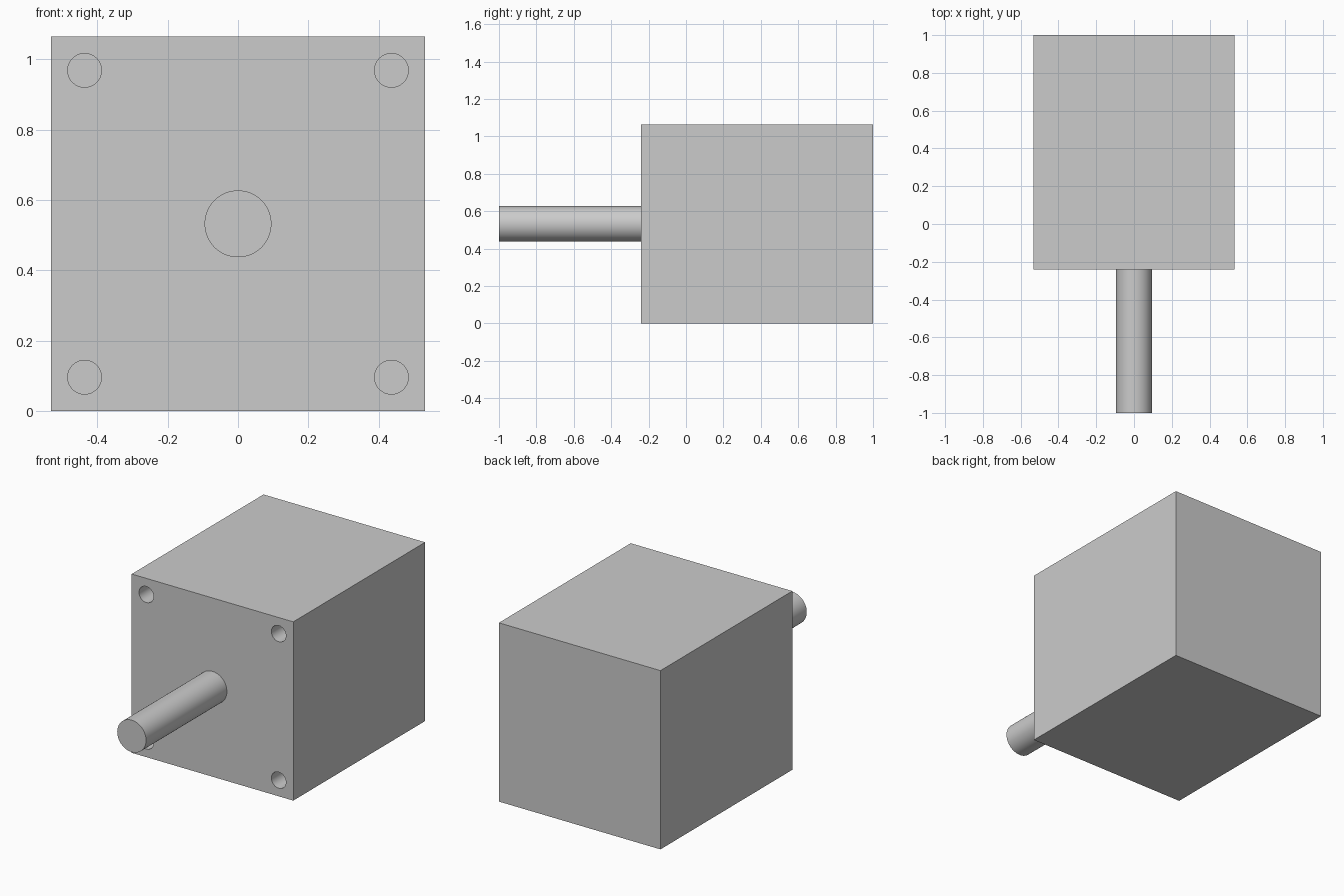
import bpy
from math import pi, radians

if "Cube" in bpy.data.objects:
    bpy.data.objects.remove(bpy.data.objects["Cube"])

SIDE, FRONT, BACK = 1.064, -0.24, 1.0
MID = SIDE / 2
HOLE_OFFSET, HOLE_RADIUS, HOLE_DEPTH = 0.436, 0.048, 0.2

grey = bpy.data.materials.new("plain grey")
grey.use_nodes = True
colour = (0.6, 0.6, 0.6, 1)
grey.diffuse_color = colour
grey.node_tree.nodes["Principled BSDF"].inputs["Base Color"].default_value = colour


def rod(name, x, z, radius, y0, y1):
    """Cylinder lying along y."""
    bpy.ops.mesh.primitive_cylinder_add(
        vertices=64, radius=radius, depth=y1 - y0,
        location=(x, (y0 + y1) / 2, z), rotation=(pi / 2, 0, 0))
    ob = bpy.context.object
    ob.name = name
    ob.data.materials.append(grey)
    return ob


def smooth(ob):
    bpy.ops.object.select_all(action='DESELECT')
    ob.select_set(True)
    bpy.context.view_layer.objects.active = ob
    bpy.ops.object.shade_smooth_by_angle(angle=radians(30))


# Motor housing
bpy.ops.mesh.primitive_cube_add(size=1, location=(0, (FRONT + BACK) / 2, MID))
housing = bpy.context.object
housing.name = "motor_housing"
housing.scale = (SIDE, BACK - FRONT, SIDE)
bpy.ops.object.transform_apply(location=False, rotation=False, scale=True)
housing.data.materials.append(grey)

# Blind mounting holes in the front corners
for sx in (-1, 1):
    for sz in (-1, 1):
        cutter = rod("hole_cutter", sx * HOLE_OFFSET, MID + sz * HOLE_OFFSET,
                     HOLE_RADIUS, FRONT - 0.05, FRONT + HOLE_DEPTH)
        cutter.hide_render = True
        bpy.context.view_layer.objects.active = housing
        mod = housing.modifiers.new("mounting_hole", 'BOOLEAN')
        mod.operation = 'DIFFERENCE'
        mod.solver = 'EXACT'
        mod.object = cutter
        bpy.ops.object.modifier_apply(modifier=mod.name)
        bpy.data.objects.remove(cutter)
smooth(housing)

# Output shaft
smooth(rod("drive_shaft", 0, MID, 0.095, -1.0, FRONT))
